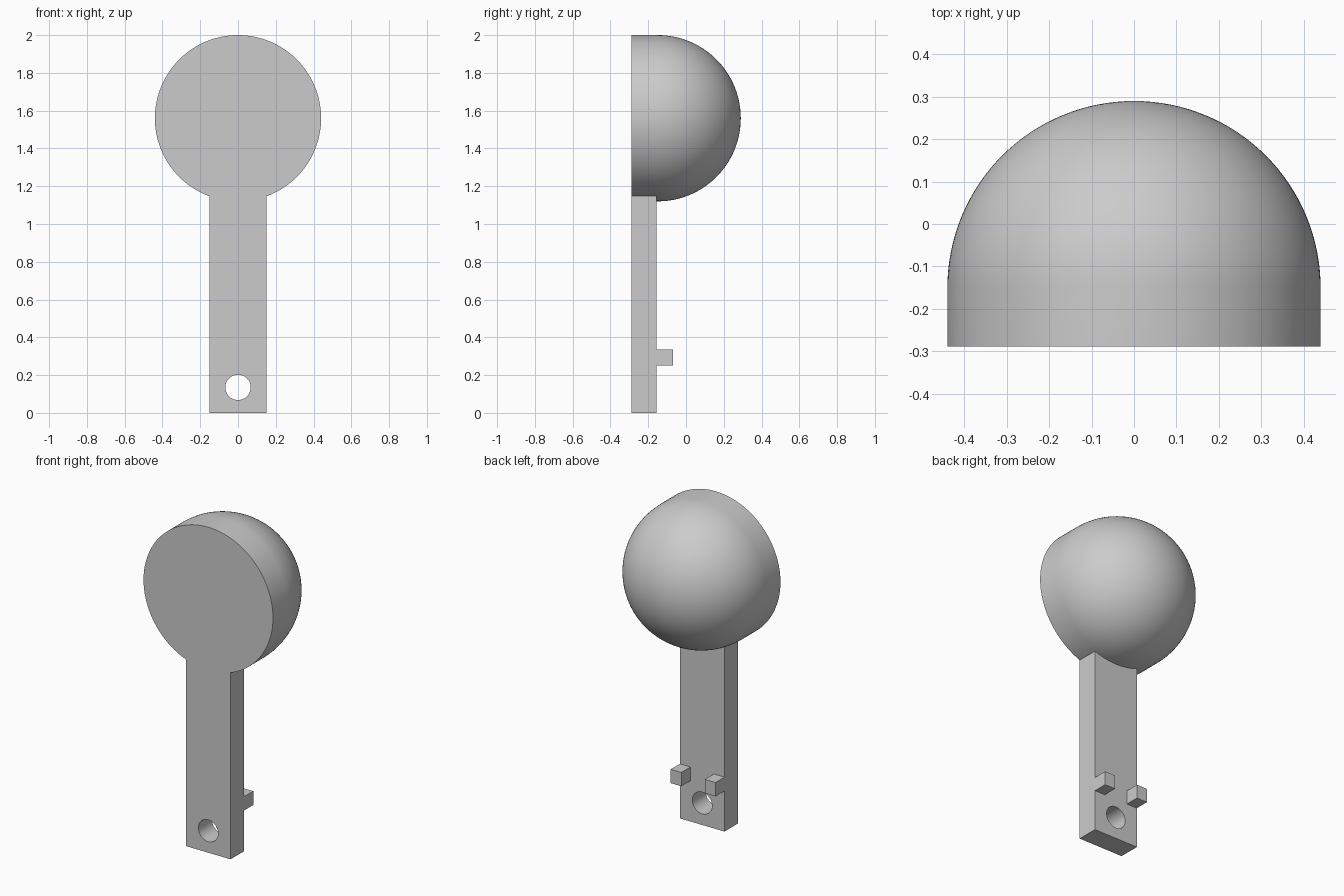
import bpy
import bmesh
from math import sin, cos, pi, radians
from mathutils import Matrix, Vector

if "Cube" in bpy.data.objects:
    bpy.data.objects.remove(bpy.data.objects["Cube"])

# One plain grey for the whole model
grey = bpy.data.materials.new("light grey")
grey.use_nodes = True
COLOUR = (0.6, 0.6, 0.6, 1)
grey.diffuse_color = COLOUR
grey.node_tree.nodes["Principled BSDF"].inputs["Base Color"].default_value = COLOUR

FRONT = -0.289
HANDLE_BACK = -0.157
DOME_START = -0.15
RADIUS = 0.44
HEAD_Z = 2 - RADIUS
HALF_WIDTH = 0.152


def finish(name, bm):
    bmesh.ops.recalc_face_normals(bm, faces=bm.faces)
    mesh = bpy.data.meshes.new(name)
    bm.to_mesh(mesh)
    bm.free()
    obj = bpy.data.objects.new(name, mesh)
    bpy.context.collection.objects.link(obj)
    mesh.materials.append(grey)
    return obj


def box(name, low, high):
    low, high = Vector(low), Vector(high)
    bm = bmesh.new()
    bmesh.ops.create_cube(bm, size=1)
    bmesh.ops.scale(bm, vec=high - low, verts=bm.verts)
    bmesh.ops.translate(bm, vec=(low + high) / 2, verts=bm.verts)
    return finish(name, bm)


def smooth(obj):
    bpy.ops.object.select_all(action="DESELECT")
    obj.select_set(True)
    bpy.context.view_layer.objects.active = obj
    bpy.ops.object.shade_smooth_by_angle(angle=radians(30))


def cut(obj, cutter):
    mod = obj.modifiers.new("cut", "BOOLEAN")
    mod.operation = "DIFFERENCE"
    mod.solver = "EXACT"
    mod.object = cutter
    bpy.context.view_layer.objects.active = obj
    bpy.ops.object.modifier_apply(modifier=mod.name)


# Head: flat front disc, short cylinder and dome, turned about the y axis
RINGS = 32
profile = [(0, FRONT), (RADIUS, FRONT)]
for i in range(RINGS + 1):
    a = pi / 2 * i / RINGS
    profile.append((RADIUS * cos(a), DOME_START + RADIUS * sin(a)))
bm = bmesh.new()
verts = [bm.verts.new((r, y, HEAD_Z)) for r, y in profile]
edges = [bm.edges.new(pair) for pair in zip(verts, verts[1:])]
bmesh.ops.spin(bm, geom=verts + edges, cent=(0, 0, HEAD_Z), axis=(0, 1, 0),
               angle=2 * pi, steps=128)
bmesh.ops.remove_doubles(bm, verts=bm.verts, dist=0.0001)
head = finish("head", bm)
smooth(head)

# Handle: flat bar trimmed to the curve of the head, with a round hole
handle = box("handle", (-HALF_WIDTH, FRONT, 0), (HALF_WIDTH, HANDLE_BACK, 1.3))


def cylinder(name, radius, z):
    bm = bmesh.new()
    bmesh.ops.create_cone(bm, cap_ends=True, segments=128, radius1=radius,
                          radius2=radius, depth=1,
                          matrix=Matrix.Translation((0, 0, z)) @ Matrix.Rotation(pi / 2, 4, "X"))
    return finish(name, bm)


for name, radius, z in (("hole_cutter", 0.067, 0.135), ("head_cutter", RADIUS, HEAD_Z)):
    cutter = cylinder(name, radius, z)
    cut(handle, cutter)
    bpy.data.objects.remove(cutter)
smooth(handle)

# Two small square pegs on the back of the handle
for side, name in ((1, "left_peg"), (-1, "right_peg")):
    xs = sorted((side * 0.08, side * HALF_WIDTH))
    box(name, (xs[0], HANDLE_BACK, 0.25), (xs[1], -0.069, 0.335))
